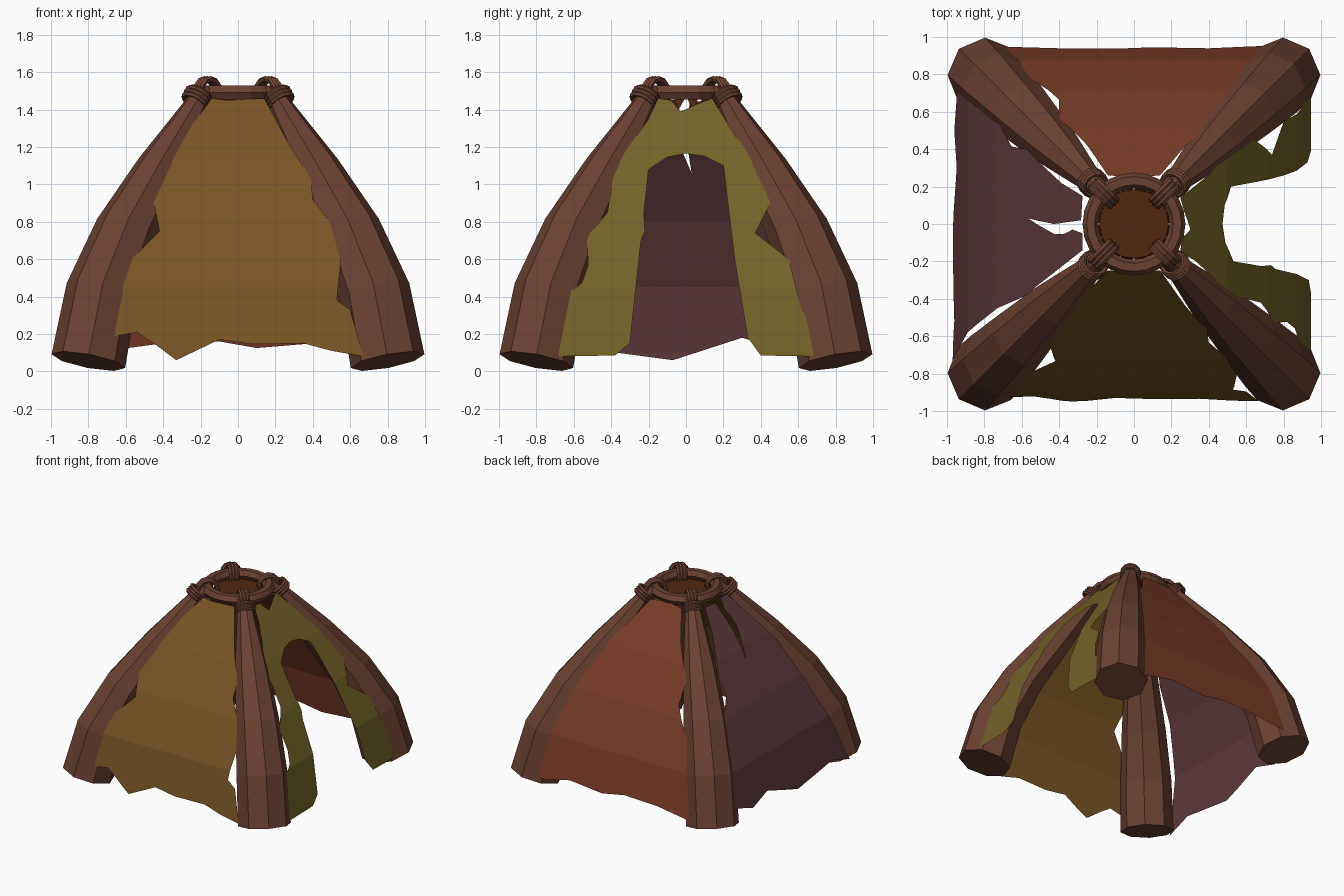
import bpy, bmesh, math
from mathutils import Vector

if "Cube" in bpy.data.objects:
    bpy.data.objects.remove(bpy.data.objects["Cube"])


def material(name, rgb):
    lin = [((c / 255 + 0.055) / 1.055) ** 2.4 for c in rgb]
    m = bpy.data.materials.new(name)
    m.diffuse_color = (*lin, 1)
    m.use_nodes = True
    m.node_tree.nodes["Principled BSDF"].inputs["Base Color"].default_value = m.diffuse_color
    return m


WOOD = material("brown_wood", (106, 66, 51))
OCHRE = material("ochre_hide", (120, 85, 37))
OLIVE = material("olive_hide", (115, 99, 39))
RUST = material("rust_hide", (122, 61, 41))
PLUM = material("plum_hide", (97, 60, 62))
DARK = material("dark_hide", (80, 38, 16))


def finish(bm, name, mat):
    me = bpy.data.meshes.new(name)
    bm.to_mesh(me)
    bm.free()
    ob = bpy.data.objects.new(name, me)
    me.materials.append(mat)
    bpy.context.collection.objects.link(ob)
    return ob


def torus(name, center, axis, major, minor, n_major, n_minor):
    rot = Vector(axis).to_track_quat('Z', 'Y').to_euler()
    bpy.ops.mesh.primitive_torus_add(location=center, rotation=rot, major_radius=major,
                                     minor_radius=minor, major_segments=n_major,
                                     minor_segments=n_minor)
    ob = bpy.context.object
    ob.name = name
    ob.data.materials.append(WOOD)


# Curved tapering poles: (distance along x and y, height, radius)
LEG = [(.80, .055, .20), (.73, .42, .193), (.60, .75, .167), (.42, 1.08, .127),
       (.21, 1.45, .058), (.17, 1.50, .05)]


def pole(name, angle):
    out = Vector((math.cos(angle), math.sin(angle), 0))
    side = Vector((-math.sin(angle), math.cos(angle), 0))
    pts = [out * d * math.sqrt(2) + Vector((0, 0, z)) for d, z, r in LEG]
    bm = bmesh.new()
    rings = []
    for i, p in enumerate(pts):
        t = (pts[min(i + 1, len(pts) - 1)] - pts[max(i - 1, 0)]).normalized()
        n = side.cross(t)
        r = LEG[i][2]
        rings.append([bm.verts.new(p + r * (math.cos(k * math.pi / 4) * n
                                            + math.sin(k * math.pi / 4) * side))
                      for k in range(8)])
    for a, b in zip(rings, rings[1:]):
        for k in range(8):
            j = (k + 1) % 8
            bm.faces.new((a[k], a[j], b[j], b[k]))
    bm.faces.new(rings[0])
    bm.faces.new(rings[-1])
    bmesh.ops.recalc_face_normals(bm, faces=bm.faces)
    finish(bm, name, WOOD)


# Poles with their lashings around pole top and ring
for label, deg in (("back_right", 45), ("back_left", 135),
                   ("front_left", 225), ("front_right", 315)):
    a = math.radians(deg)
    pole(label + "_pole", a)
    out = Vector((math.cos(a), math.sin(a), 0))
    tangent = Vector((-math.sin(a), math.cos(a), 0))
    lean = (out * -.30 + Vector((0, 0, .37))).normalized()
    for i in (-1, 0, 1):
        torus(label + "_pole_lashing", out * .312 + Vector((0, 0, 1.462)) + lean * .023 * i,
              lean, .066, .014, 12, 5)
        torus(label + "_ring_lashing", out * .23 + Vector((0, 0, 1.49)) + tangent * .024 * i,
              tangent, .074, .015, 12, 5)

# Top ring
torus("top_ring", (0, 0, 1.49), (0, 0, 1), .232, .043, 24, 6)

# Smoke cap: disc inside the ring with a ragged hanging edge
bm = bmesh.new()
N = 16
rim = [bm.verts.new((.185 * math.cos(k * math.tau / N), .185 * math.sin(k * math.tau / N), 1.47))
       for k in range(N)]
bm.faces.new(rim)
for k in range(N):
    a = (k + .5) * math.tau / N
    tip = bm.verts.new((.2 * math.cos(a), .2 * math.sin(a), 1.40 + .02 * (k % 3)))
    bm.faces.new((rim[k], tip, rim[(k + 1) % N]))
finish(bm, "smoke_cap", DARK)

# Hide walls: ragged outline (across, height) bent along the wall slope
SLOPE = [(0, .955), (.1, .945), (.45, .87), (.8, .71), (1.13, .50), (1.47, .24), (1.6, .14)]


def slope(z):
    for (z0, d0), (z1, d1) in zip(SLOPE, SLOPE[1:]):
        if z <= z1:
            return d0 + (d1 - d0) * (z - z0) / (z1 - z0)
    return SLOPE[-1][1]


def wall(name, outline, place, mat, offset=0):
    bm = bmesh.new()
    bm.faces.new([bm.verts.new((u, 0, z)) for u, z in outline])
    bmesh.ops.triangulate(bm, faces=bm.faces[:])
    for z, _ in SLOPE[1:-1]:
        bmesh.ops.bisect_plane(bm, geom=bm.verts[:] + bm.edges[:] + bm.faces[:],
                               plane_co=(0, 0, z), plane_no=(0, 0, 1))
    for v in bm.verts:
        u, z = v.co.x, v.co.z
        x, y = place(u, slope(z) + offset)
        v.co = (x, y, z)
    bmesh.ops.recalc_face_normals(bm, faces=bm.faces)
    if sum((f.normal.dot(f.calc_center_median()) for f in bm.faces)) < 0:
        bmesh.ops.reverse_faces(bm, faces=bm.faces[:])
    finish(bm, name, mat)


wall("front_wall", [(-.70, .18), (-.54, .21), (-.45, .15), (-.33, .06), (-.1, .17), (.08, .145),
                    (.35, .15), (.5, .11), (.67, .08), (.6, .33), (.47, .42), (.55, .59),
                    (.49, .8), (.4, .92), (.39, 1.03), (.27, 1.22), (.14, 1.46), (.05, 1.42),
                    (.02, 1.43), (-.02, 1.37), (-.06, 1.45), (-.14, 1.46), (-.2, 1.26),
                    (-.39, 1.12), (-.46, .95), (-.42, .75), (-.59, .58)],
     lambda u, d: (u, -d), OCHRE)

wall("back_wall", [(-.70, .11), (-.4, .15), (-.1, .16), (.1, .125), (.4, .15), (.73, .08),
                   (.58, .38), (.52, .6), (.49, .82), (.55, .92), (.45, 1.04), (.27, 1.25),
                   (.14, 1.45), (.05, 1.46), (.01, 1.40), (-.04, 1.46), (-.14, 1.45),
                   (-.25, 1.24), (-.40, 1.04), (-.40, .88), (-.57, .64), (-.55, .48)],
     lambda u, d: (u, d), RUST, .005)

wall("left_wall", [(-.74, .05), (-.52, .12), (-.3, .14), (-.07, .06), (.15, .19), (.3, .18),
                   (.5, .12), (.74, .2), (.68, .5), (.55, .8), (.38, .95), (.40, 1.05),
                   (.22, 1.3), (.15, 1.45), (.02, 1.44), (0, 1.25), (.03, 1.1), (.03, 1.06),
                   (-.06, 1.055), (-.13, 1.07), (-.1, 1.2), (-.03, 1.38), (-.05, 1.45),
                   (-.14, 1.45), (-.2, 1.35), (-.38, 1.05), (-.45, .8), (-.54, .55),
                   (-.5, .42), (-.62, .25)],
     lambda u, d: (-d, u), PLUM, .02)

# Right wall has the arched doorway
wall("right_wall_with_doorway",
     [(-.7, .08), (-.38, .085), (-.3, .15), (-.31, .3), (-.29, .58), (-.22, .75), (-.23, .95),
      (-.2, 1.08), (-.1, 1.145), (0, 1.165), (.1, 1.15), (.2, 1.1), (.24, 1.0), (.28, .8),
      (.26, .6), (.33, .18), (.4, .085), (.68, .08), (.67, .28), (.6, .34), (.5, .42),
      (.57, .5), (.55, .6), (.37, .74), (.45, .9), (.38, 1.12), (.27, 1.25), (.14, 1.46),
      (.06, 1.43), (.02, 1.41), (-.03, 1.39), (-.08, 1.45), (-.15, 1.46), (-.2, 1.35),
      (-.38, 1.1), (-.42, .85), (-.53, .72), (-.52, .5), (-.63, .42), (-.63, .3)],
     lambda u, d: (d, u), OLIVE)
